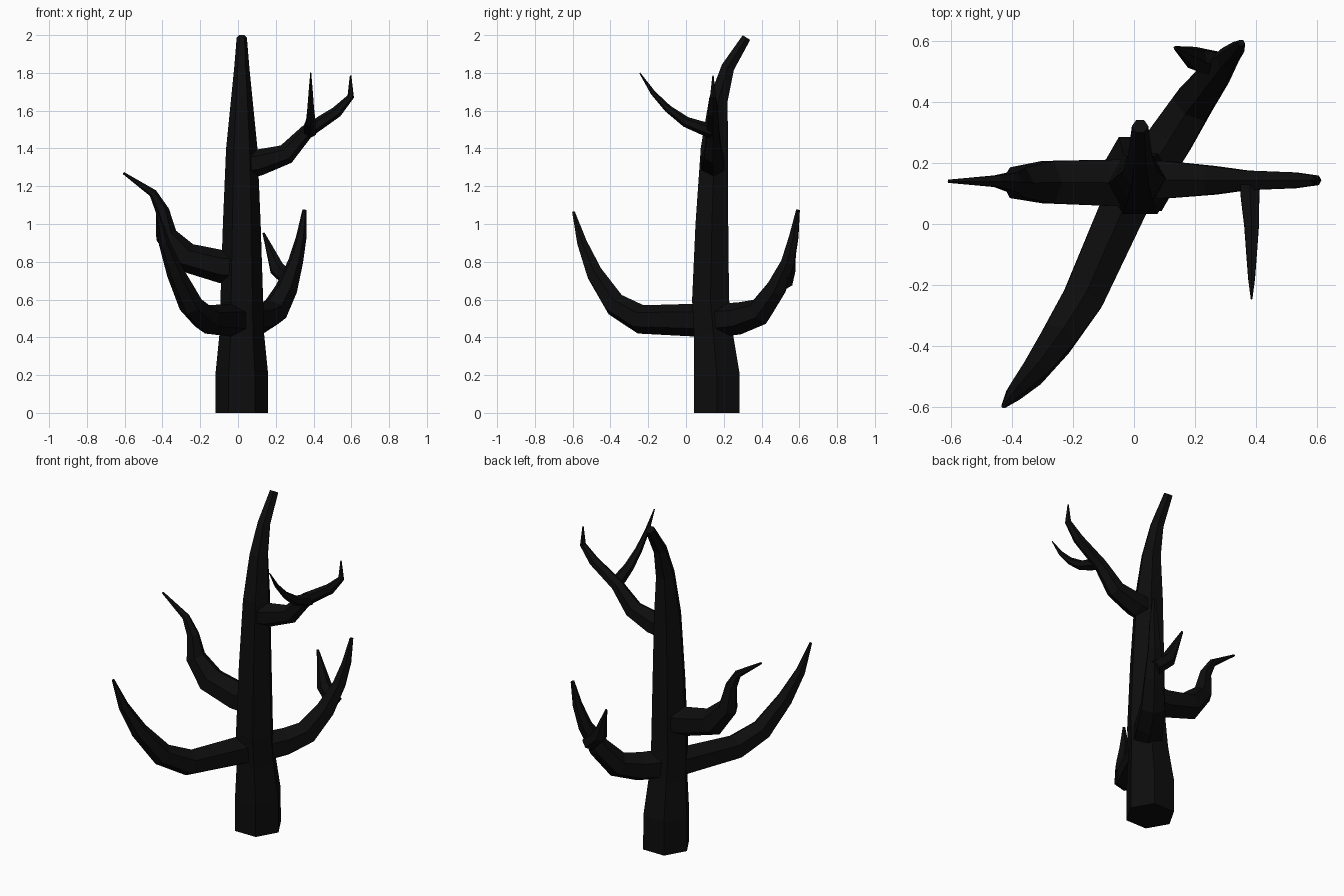
import bpy, bmesh, math
from mathutils import Vector

bark = bpy.data.materials.new("dark_bark")
bark.diffuse_color = (0.004, 0.004, 0.004, 1)


def limb(name, rings, side=None, phase=0.0, sides=6):
    """Flat-shaded tapered tube through rings of (x, y, z, radius)."""
    pts = [Vector(r[:3]) for r in rings]
    if side is None:
        side = (pts[-1] - pts[0]).cross(Vector((0, 0, 1)))
    side = Vector(side).normalized()
    bm = bmesh.new()
    loops = []
    for i, p in enumerate(pts):
        a = (p - pts[i - 1]).normalized() if i else Vector()
        b = (pts[i + 1] - p).normalized() if i < len(pts) - 1 else Vector()
        t = (a + b).normalized()
        v = t.cross(side).normalized()
        u = v.cross(t)
        loop = []
        for k in range(sides):
            ang = phase + math.tau * k / sides
            loop.append(bm.verts.new(p + rings[i][3] * (u * math.cos(ang) + v * math.sin(ang))))
        loops.append(loop)
    for lo, hi in zip(loops, loops[1:]):
        for k in range(sides):
            n = (k + 1) % sides
            bm.faces.new((lo[k], lo[n], hi[n], hi[k]))
    bm.faces.new(loops[0][::-1])
    bm.faces.new(loops[-1])
    bmesh.ops.recalc_face_normals(bm, faces=bm.faces)
    me = bpy.data.meshes.new(name)
    bm.to_mesh(me)
    bm.free()
    me.materials.append(bark)
    ob = bpy.data.objects.new(name, me)
    bpy.context.collection.objects.link(ob)
    return ob


UP = math.pi / 2  # puts a hexagon corner on top of a branch

# Trunk, bending backwards at the top
limb("trunk", [(.02, .163, 0, .14), (.02, .163, .2, .14), (.02, .145, .42, .118),
               (.02, .13, .6, .113), (.02, .137, 1.0, .1), (.02, .15, 1.4, .083),
               (.02, .172, 1.66, .057), (.02, .222, 1.83, .04), (.02, .32, 1.987, .027)],
     side=(1, 0, 0))

# Low branch sweeping to the front left
limb("front_left_branch", [(0, .13, .49, .09), (-.165, -.24, .495, .077), (-.25, -.375, .573, .065),
                           (-.33, -.485, .74, .048), (-.39, -.55, .9, .03),
                           (-.427, -.596, 1.065, .008)], phase=UP)

# Low branch sweeping to the back right, with its twig
limb("back_right_branch", [(.04, .16, .49, .09), (.12, .28, .5, .085), (.19, .39, .535, .075),
                           (.255, .475, .655, .06), (.305, .54, .8, .04),
                           (.335, .57, .93, .028), (.352, .593, 1.075, .011)], phase=UP)
limb("back_right_twig", [(.29, .52, .69, .045), (.205, .54, .765, .042),
                         (.135, .577, .953, .006)], phase=UP)

# Middle branch on the left
limb("left_branch", [(.02, .135, .77, .088), (-.09, .135, .775, .087), (-.28, .137, .825, .08),
                     (-.38, .135, .94, .058), (-.4, .137, 1.07, .036),
                     (-.45, .14, 1.163, .022), (-.607, .14, 1.27, .006)], phase=UP)

# High branch on the right, with its forward twig
limb("right_branch", [(.02, .145, 1.315, .073), (.11, .145, 1.325, .07), (.255, .143, 1.37, .054),
                      (.365, .143, 1.49, .037), (.522, .143, 1.593, .03),
                      (.597, .143, 1.675, .018), (.596, .143, 1.785, .004)], phase=UP)
limb("right_twig", [(.38, .14, 1.49, .038), (.38, .09, 1.507, .035), (.385, 0, 1.54, .028),
                    (.385, -.095, 1.61, .02), (.385, -.175, 1.695, .013),
                    (.385, -.245, 1.8, .003)], phase=UP)
